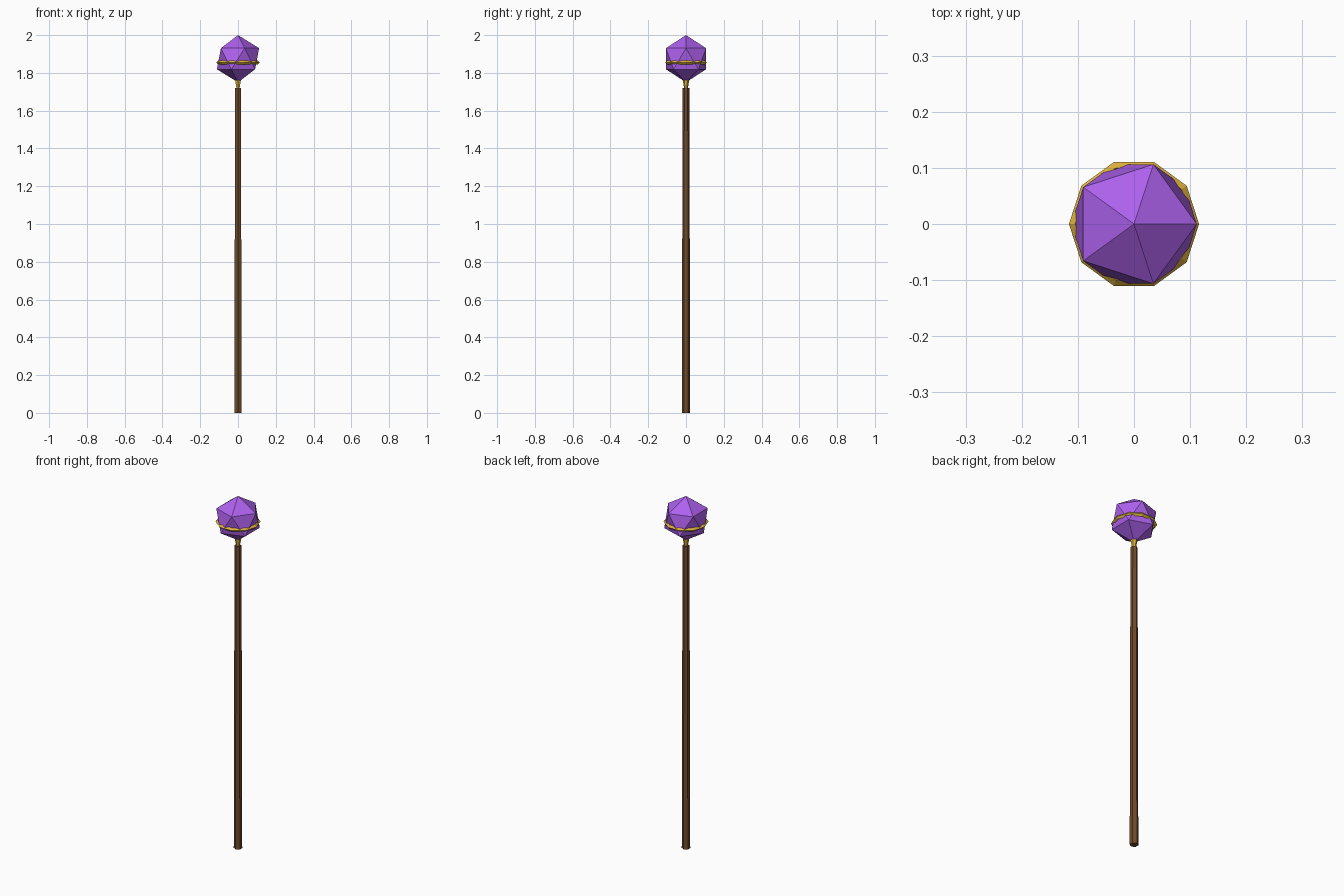
import bpy, math

if "Cube" in bpy.data.objects:
    bpy.data.objects.remove(bpy.data.objects["Cube"])


def finish(name, color):
    ob = bpy.context.object
    ob.name = name
    mat = bpy.data.materials.new(name + "_color")
    mat.diffuse_color = (*color, 1)
    mat.use_nodes = True
    mat.node_tree.nodes["Principled BSDF"].inputs["Base Color"].default_value = mat.diffuse_color
    ob.data.materials.append(mat)
    return ob


def cone(name, sides, r1, r2, z0, z1, color):
    bpy.ops.mesh.primitive_cone_add(vertices=sides, radius1=r1, radius2=r2,
                                    depth=z1 - z0, location=(0, 0, (z0 + z1) / 2))
    return finish(name, color)


WOOD = (0.16, 0.07, 0.025)
GOLD = (0.75, 0.45, 0.05)
PURPLE = (0.42, 0.12, 0.85)

# tapered wooden shaft
cone("shaft", 6, 0.022, 0.018, 0, 1.72, WOOD)

# flared gold socket under the gem
cone("socket", 6, 0.008, 0.02, 1.71, 1.775, GOLD)

# faceted gem
bpy.ops.mesh.primitive_ico_sphere_add(subdivisions=1, radius=0.125, location=(0, 0, 1.875))
finish("gem", PURPLE)

# faceted gold band around the gem
bpy.ops.mesh.primitive_torus_add(major_segments=10, minor_segments=4, major_radius=0.105,
                                 minor_radius=0.011, location=(0, 0, 1.855))
finish("band", GOLD)
